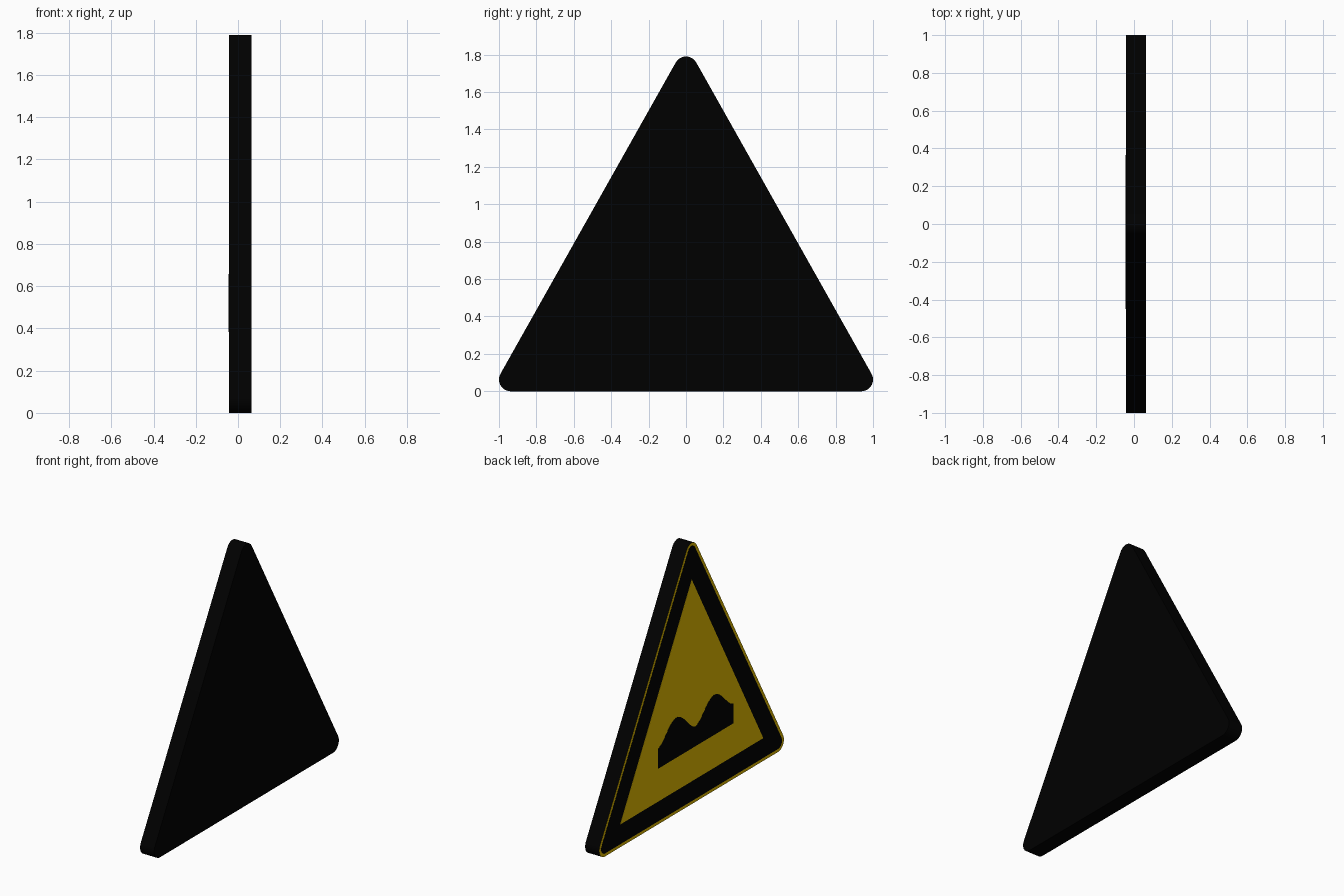
import bpy
import bmesh
from math import atan2, cos, sin, pi, radians

cube = bpy.data.objects.get("Cube")
if cube:
    bpy.data.objects.remove(cube, do_unlink=True)


def make_material(name, rgb):
    mat = bpy.data.materials.new(name)
    mat.use_nodes = True
    mat.diffuse_color = (*rgb, 1)
    bsdf = next(n for n in mat.node_tree.nodes if n.type == 'BSDF_PRINCIPLED')
    bsdf.inputs["Base Color"].default_value = (*rgb, 1)
    return mat


black = make_material("black", (0, 0, 0))
yellow = make_material("warning yellow", (0.78, 0.51, 0))


def prism(name, outline, x_back, x_front, mats):
    """Extrude a (y, z) outline along x; the last material colours the front cap."""
    bm = bmesh.new()
    back = bm.faces.new([bm.verts.new((x_back, y, z)) for y, z in outline])
    geom = bmesh.ops.extrude_face_region(bm, geom=[back], use_keep_orig=True)["geom"]
    for v in geom:
        if isinstance(v, bmesh.types.BMVert):
            v.co.x = x_front
    bmesh.ops.recalc_face_normals(bm, faces=bm.faces[:])
    for f in bm.faces:
        if f.normal.x < -0.9:
            f.material_index = len(mats) - 1
    mesh = bpy.data.meshes.new(name)
    bm.to_mesh(mesh)
    bm.free()
    for m in mats:
        mesh.materials.append(m)
    obj = bpy.data.objects.new(name, mesh)
    bpy.context.collection.objects.link(obj)
    return obj


def rounded_triangle(inset=0.0, steps=10):
    """Triangle with rounded corners, shrunk evenly by inset."""
    r, half, top = 0.063, 0.937, 1.727
    tilt = atan2(half, top - r)          # normal angle of the sloping sides
    corners = [(half, r, -pi / 2, tilt),
               (0, top, tilt, pi - tilt),
               (-half, r, pi - tilt, 3 * pi / 2)]
    return [(y + (r - inset) * cos(a0 + (a1 - a0) * i / steps),
             z + (r - inset) * sin(a0 + (a1 - a0) * i / steps))
            for y, z, a0, a1 in corners for i in range(steps + 1)]


def road_profile(steps=48):
    """Flat-bottomed road with two rounded bumps in a smooth wave."""
    left, right, base, level = 0.365, -0.45, 0.383, 0.519
    pts = [(right, base), (left, base)]
    for i in range(steps + 1):
        y = left + (right - left) * i / steps
        wave = (1 + cos(2 * pi * (y - 0.165) / 0.41)) / 2
        pts.append((y, level + 0.138 * wave ** 0.85))
    return pts


# Thick sign body, its front cap showing as a thin yellow rim
body = prism("sign_body", rounded_triangle(), 0.0645, -0.0420, [black, yellow])
bpy.ops.object.select_all(action='DESELECT')
body.select_set(True)
bpy.context.view_layer.objects.active = body
bpy.ops.object.shade_smooth_by_angle(angle=radians(30))

# Painted layers on the front of the sign
prism("black_border", rounded_triangle(0.021), -0.0420, -0.0428, [black])
prism("yellow_panel", [(-0.775, 0.157), (0.775, 0.157), (0, 1.54)],
      -0.0428, -0.0436, [yellow])
prism("bump_symbol", road_profile(), -0.0436, -0.0444, [black])
